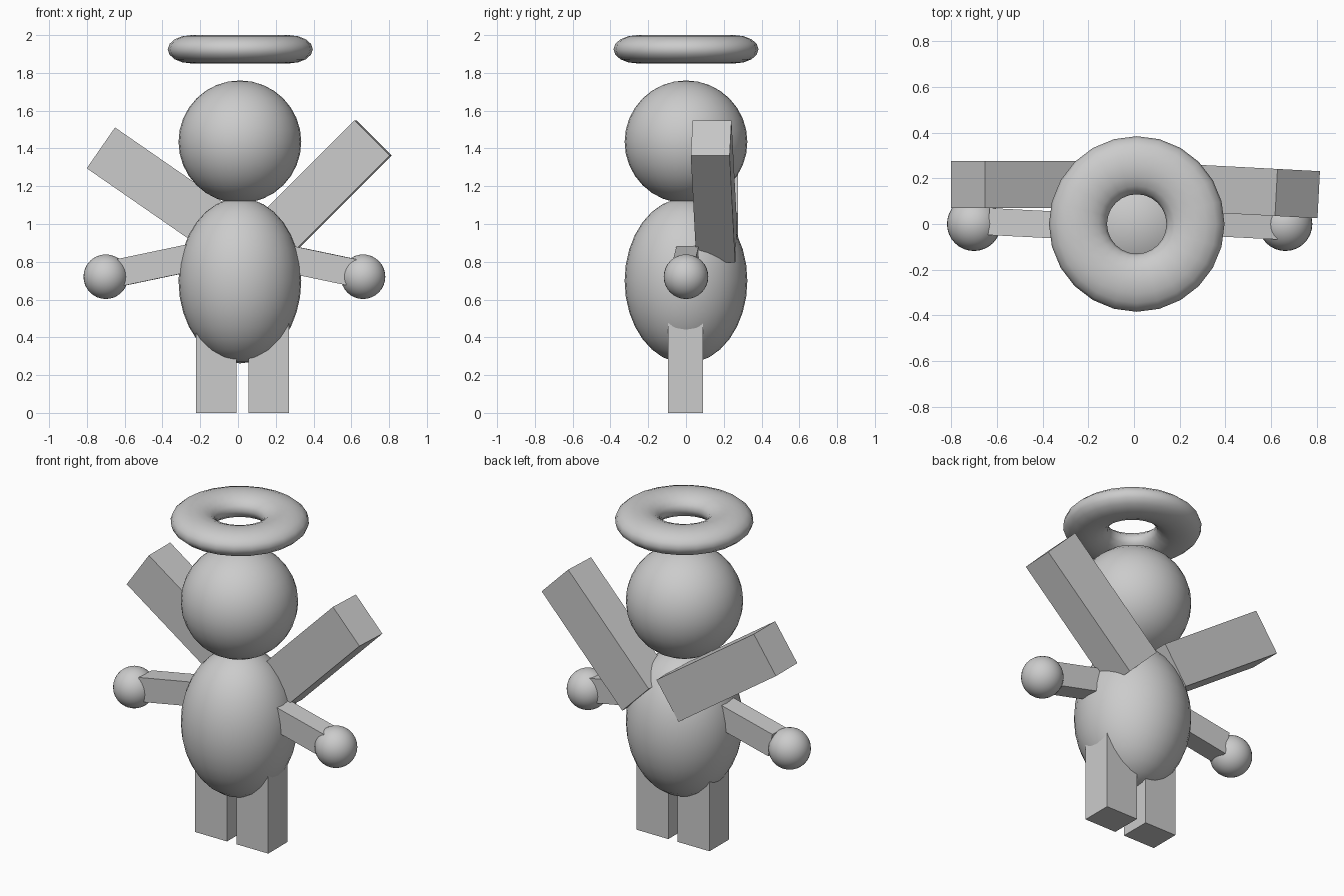
import bpy
from math import radians
from mathutils import Matrix, Vector

if "Cube" in bpy.data.objects:
    bpy.data.objects.remove(bpy.data.objects["Cube"])


def apply_name(name, smooth=False):
    ob = bpy.context.object
    ob.name = name
    bpy.ops.object.transform_apply(location=False, rotation=False, scale=True)
    if smooth:
        bpy.ops.object.shade_smooth()
    return ob


def ball(name, loc, radii):
    bpy.ops.mesh.primitive_uv_sphere_add(segments=32, ring_count=16, radius=1, location=loc)
    bpy.context.object.scale = radii
    return apply_name(name, True)


def box(name, loc, size):
    bpy.ops.mesh.primitive_cube_add(size=1, location=loc)
    bpy.context.object.scale = size
    return apply_name(name)


def limb(name, tip, side, size, pitch, yaw):
    """Box whose outer end face is centred on tip; pitch raises the outer end."""
    rot = Matrix.Rotation(radians(yaw), 3, 'Z') @ Matrix.Rotation(radians(-side * pitch), 3, 'Y')
    centre = Vector(tip) - rot @ Vector((side * size[0] / 2, 0, 0))
    ob = box(name, centre, size)
    ob.rotation_euler = rot.to_euler()
    return ob


# Body and head
ball("body", (0.01, 0, 0.70), (0.325, 0.325, 0.438))
ball("head", (0.01, 0, 1.435), (0.325, 0.325, 0.325))

# Flattened halo ring
bpy.ops.mesh.primitive_torus_add(location=(0.012, 0, 1.925), major_segments=24,
                                 minor_segments=16, major_radius=0.257, minor_radius=0.127)
bpy.context.object.scale = (1, 1, 0.075 / 0.127)
apply_name("halo", True)

# Legs
for label, x in (("left", -0.115), ("right", 0.163)):
    box(label + "_leg", (x, -0.002, 0.25), (0.215, 0.186, 0.5))

# Arms and hands
for label, side, hand_x, tip in (("left", -1, -0.70, (-0.62, 0.01, 0.744)),
                                 ("right", 1, 0.662, (0.615, -0.008, 0.742))):
    limb(label + "_arm", tip, side, (0.45, 0.118, 0.145), -11.8, -2.9)
    ball(label + "_hand", (hand_x, 0, 0.721), (0.118, 0.118, 0.118))

# Wings, each at its own angle
wing = (0.80, 0.206, 0.263)
limb("left_wing", (-0.726, 0.173, 1.403), -1, wing, 34.7, 0)
limb("right_wing", (0.715, 0.133, 1.456), 1, wing, 45, -3)
